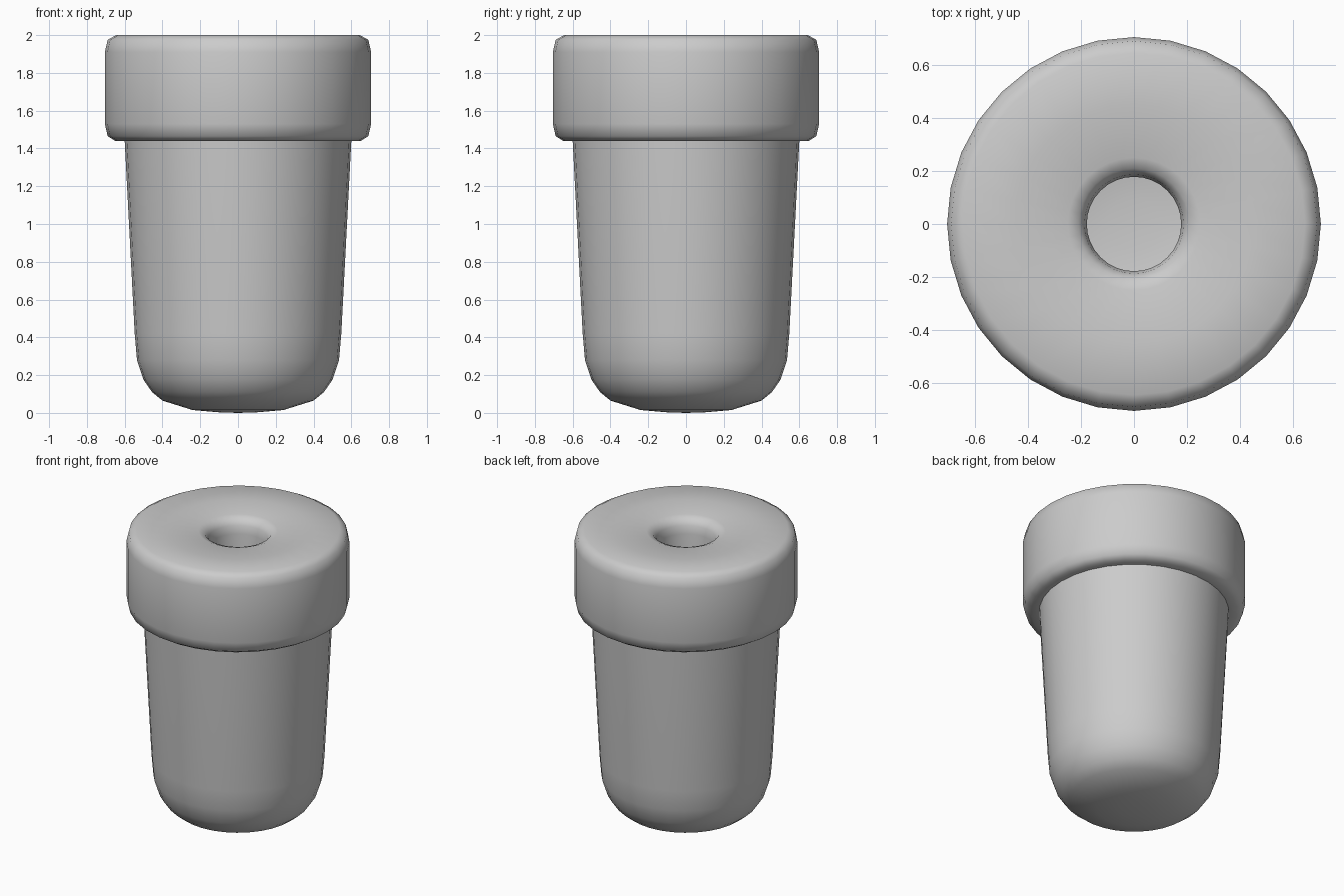
import bpy, bmesh, math

if "Cube" in bpy.data.objects:
    bpy.data.objects.remove(bpy.data.objects["Cube"])

SIDES = 32


def lathe(name, profile):
    """Revolve (radius, z) points about z; radius 0 becomes a pole.
    Profiles run bottom-outside-up so the normals face outward."""
    bm = bmesh.new()
    rings = []
    for r, z in profile:
        if r == 0:
            rings.append([bm.verts.new((0, 0, z))] * SIDES)
        else:
            rings.append([bm.verts.new((r * math.cos(2 * math.pi * i / SIDES),
                                        r * math.sin(2 * math.pi * i / SIDES), z))
                          for i in range(SIDES)])
    for lo, hi in zip(rings, rings[1:]):
        for i in range(SIDES):
            j = (i + 1) % SIDES
            loop = list(dict.fromkeys((lo[i], lo[j], hi[j], hi[i])))
            bm.faces.new(loop)
    mesh = bpy.data.meshes.new(name)
    bm.to_mesh(mesh)
    bm.free()
    obj = bpy.data.objects.new(name, mesh)
    bpy.context.collection.objects.link(obj)
    bpy.ops.object.select_all(action='DESELECT')
    obj.select_set(True)
    bpy.context.view_layer.objects.active = obj
    bpy.ops.object.shade_smooth_by_angle(angle=math.radians(60))
    return obj


# Tapered body: thin shell with a rounded bottom
lathe("body", [(0, 0), (0.10, 0.003), (0.24, 0.015), (0.40, 0.065), (0.455, 0.11),
               (0.50, 0.175), (0.535, 0.28), (0.547, 0.42), (0.60, 1.44)])

# Wide collar with softened edges and a central hole
lathe("cap", [(0.60, 1.44), (0.65, 1.44), (0.69, 1.465), (0.705, 1.53),
              (0.705, 1.91), (0.69, 1.975), (0.645, 2.0), (0.45, 1.995),
              (0.25, 1.985), (0.21, 1.97), (0.187, 1.935), (0.178, 1.88),
              (0.178, 1.44)])
